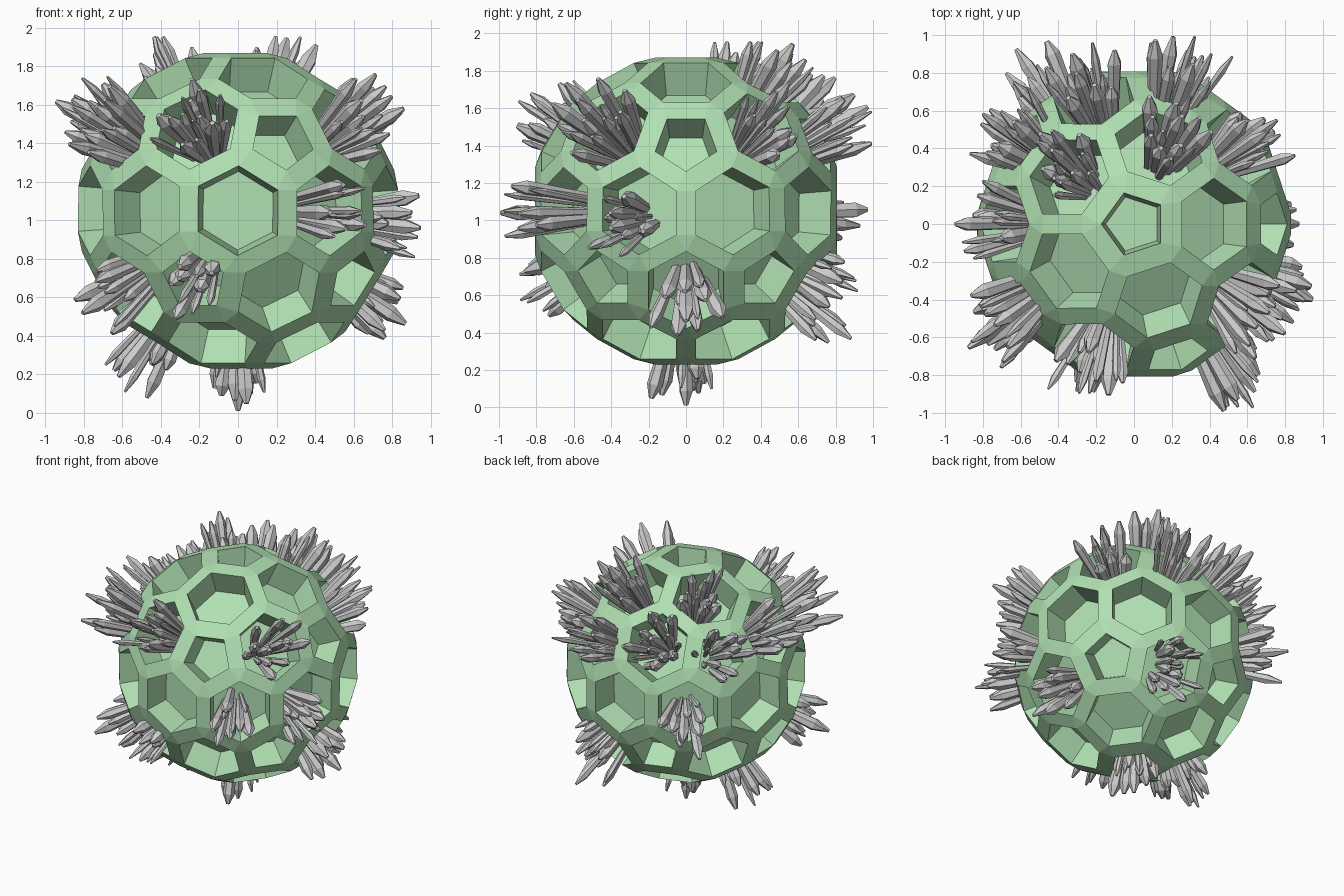
import bpy, bmesh, math, random
from mathutils import Vector, Matrix

if "Cube" in bpy.data.objects:
    bpy.data.objects.remove(bpy.data.objects["Cube"])

random.seed(5)
CENTER = Vector((0, 0, 1.05))
R = 0.86           # corner radius of the ball before its edges are flattened
FLOOR = 0.60       # distance of recess floors from the centre
DEPTH = 0.19


def make_object(name, bm, mat=None):
    bmesh.ops.recalc_face_normals(bm, faces=bm.faces)
    mesh = bpy.data.meshes.new(name)
    bm.to_mesh(mesh)
    bm.free()
    ob = bpy.data.objects.new(name, mesh)
    ob.location = CENTER
    bpy.context.collection.objects.link(ob)
    if mat:
        mesh.materials.append(mat)
    return ob


# Ball: dual of a subdivided icosahedron (12 pentagons, 30 hexagons),
# each cell a tapered recess, joined by flat struts and corner triangles
ico = bmesh.new()
bmesh.ops.create_icosphere(ico, subdivisions=2, radius=1)
ico.faces.index_update()
corners = [f.calc_center_median().normalized() * R for f in ico.faces]
ball = bmesh.new()
struts, joints = {}, {}
for v in ico.verts:
    n = v.co.normalized()
    ax = n.orthogonal().normalized()
    ay = n.cross(ax)
    ids = sorted((f.index for f in v.link_faces),
                 key=lambda i: math.atan2(corners[i].dot(ay), corners[i].dot(ax)))
    mid = sum((corners[i] for i in ids), Vector()) / len(ids)
    k, k_floor = (0.67, 0.58) if len(ids) == 5 else (0.79, 0.69)
    hole = [ball.verts.new(mid + (corners[i] - mid) * k) for i in ids]
    floor = [ball.verts.new(mid + (corners[i] - mid) * k_floor - n * DEPTH) for i in ids]
    ball.faces.new(floor)
    for a in range(len(ids)):
        b = (a + 1) % len(ids)
        ball.faces.new((hole[a], hole[b], floor[b], floor[a]))
        struts.setdefault(frozenset((ids[a], ids[b])), []).extend((hole[a], hole[b]))
        joints.setdefault(ids[a], []).append(hole[a])
for ring in list(struts.values()) + list(joints.values()):
    ball.faces.new(ring)
ico.free()
green = bpy.data.materials.new("green_shell")
green.diffuse_color = (0.44, 0.75, 0.45, 1)
green.use_nodes = True
green.node_tree.nodes["Principled BSDF"].inputs["Base Color"].default_value = green.diffuse_color
make_object("recessed_ball", ball, green)


# Crystal: six-sided shaft, widening to a shoulder, then a blunt point
def add_crystal(bm, base, direction, length, radius):
    rot = direction.to_track_quat('Z', 'Y').to_matrix() @ Matrix.Rotation(random.uniform(0, 1), 3, 'Z')
    shoulder = random.uniform(0.78, 0.86)
    rings = []
    for t, s in ((0, 0.6), (shoulder, 1.0), (1, 0.3)):
        rings.append([bm.verts.new(base + rot @ Vector((
            radius * s * math.cos(k * math.pi / 3),
            radius * s * math.sin(k * math.pi / 3) * 0.9,
            length * t))) for k in range(6)])
    for a, b in zip(rings, rings[1:]):
        for k in range(6):
            bm.faces.new((a[k], a[(k + 1) % 6], b[(k + 1) % 6], b[k]))
    bm.faces.new(rings[0][::-1])
    bm.faces.new(rings[-1])


def inside(p):
    return abs(p.x) < 0.95 and abs(p.y) < 0.992 and -1.05 < p.z < 0.905


# Cluster: long crystals in the middle, shorter and more tilted outside
def add_cluster(name, az, el, reach, count, spread):
    az, el = math.radians(az), math.radians(el)
    n = Vector((math.cos(el) * math.cos(az), math.cos(el) * math.sin(az), math.sin(el)))
    u = n.orthogonal().normalized()
    w = n.cross(u)
    bm = bmesh.new()
    for i in range(count):
        f = math.sqrt(i / count)
        a = i * 2.39996 + random.uniform(-0.3, 0.3)
        side = u * math.cos(a) + w * math.sin(a)
        d = (n + side * f * spread * random.uniform(0.6, 1.15)).normalized()
        base = n * (FLOOR - 0.01) + side * f * 0.085
        length = (reach - FLOOR) * (1 if i == 0 else random.uniform(0.58, 0.95))
        while not inside(base + d * length):
            length *= 0.99
        add_crystal(bm, base, d, length, random.choice((0.024, 0.034, 0.04, 0.046)))
    make_object(name, bm)


clusters = [
    # azimuth, elevation, tip reach, crystal count, spread
    (-108, 32, 1.12, 15, 0.42), (-36, 31, 1.16, 15, 0.42), (36, 31, 1.10, 13, 0.4),
    (110, 33, 1.15, 15, 0.42), (180, 31, 1.13, 15, 0.42),
    (66, 55, 1.10, 13, 0.38), (138, 57, 1.09, 13, 0.38),
    (72, 27, 1.18, 13, 0.36), (144, 27, 1.12, 13, 0.42), (-144, 27, 1.20, 15, 0.42),
    (-23, -5, 1.06, 12, 0.32), (-57, 0, 1.17, 9, 0.26), (124, -4, 1.13, 11, 0.36),
    (0, -34, 1.06, 11, 0.36), (73, -24, 1.06, 9, 0.3), (70, -36, 1.17, 8, 0.28),
    (-144, -28, 1.14, 11, 0.32), (-109, -27, 1.06, 10, 0.32),
    (180, -58, 1.12, 11, 0.34), (0, -90, 1.05, 12, 0.34),
]
for i, (az, el, reach, count, spread) in enumerate(clusters):
    add_cluster("crystal_cluster_%02d" % (i + 1), az, el, reach, count, spread)
